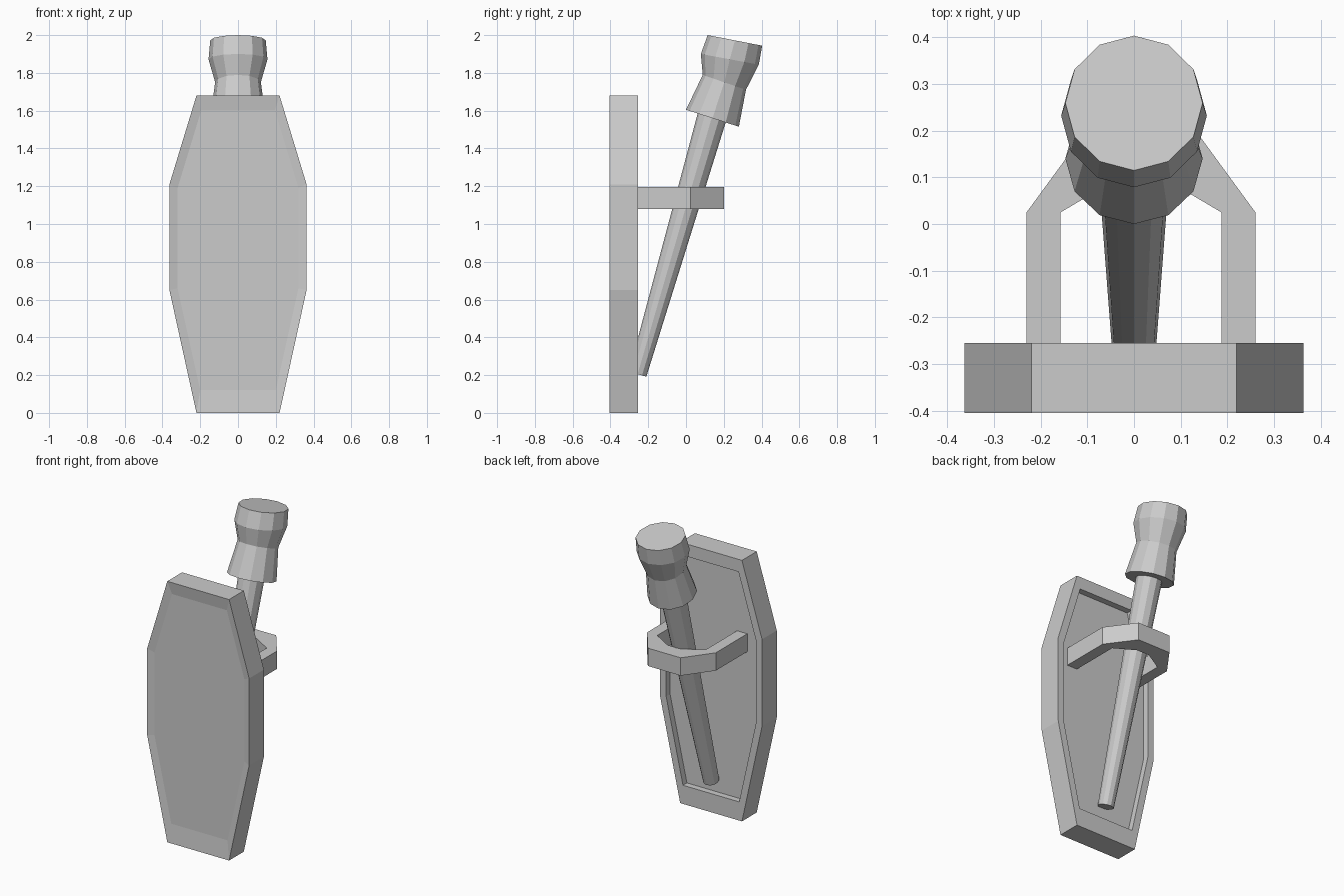
import bpy, bmesh
from math import sin, cos, pi, radians
from mathutils import Vector

if "Cube" in bpy.data.objects:
    bpy.data.objects.remove(bpy.data.objects["Cube"])


def finish(bm, name):
    bmesh.ops.recalc_face_normals(bm, faces=bm.faces)
    mesh = bpy.data.meshes.new(name)
    bm.to_mesh(mesh)
    bm.free()
    obj = bpy.data.objects.new(name, mesh)
    bpy.context.collection.objects.link(obj)
    return obj


def loft(name, loops):
    """Skin a series of equal-length point loops and cap both ends."""
    bm = bmesh.new()
    rings = [[bm.verts.new(p) for p in loop] for loop in loops]
    for a, b in zip(rings, rings[1:]):
        n = len(a)
        for i in range(n):
            j = (i + 1) % n
            bm.faces.new((a[i], a[j], b[j], b[i]))
    bm.faces.new(rings[0])
    bm.faces.new(rings[-1])
    return finish(bm, name)


def tilted_ring(y, z, r, tilt, sides=12):
    """Ring of points whose axis leans towards +y by tilt degrees."""
    t = radians(tilt)
    u, v = Vector((1, 0, 0)), Vector((0, cos(t), -sin(t)))
    angles = [pi / 2 + 2 * pi * i / sides for i in range(sides)]
    return [Vector((0, y, z)) + r * (cos(a) * u + sin(a) * v) for a in angles]


# Wall plate: shallow dish on the front, stepped recess on the back
outer = [(0.22, 0), (0.363, 0.65), (0.363, 1.21), (0.22, 1.68)]
inner = [(0.20, 0.12), (0.32, 0.66), (0.32, 1.19), (0.195, 1.6)]


def outline(half, y):
    pts = half + [(-x, z) for x, z in reversed(half)]
    return [(x, y, z) for x, z in pts]


loft("wall_plate", [
    outline(inner, -0.393),
    outline(outer, -0.405),
    outline(outer, -0.255),
    outline(inner, -0.255),
    outline(inner, -0.295),
])

# Holding bracket: faceted strap around the handle, slightly off centre
CX = 0.015
strap_out = [(0.245, -0.297), (0.245, 0.025), (0.117, 0.2)]
strap_in = [(0.172, -0.297), (0.172, 0.025), (0.045, 0.1)]


def full(half):
    return [(CX + x, y) for x, y in half] + [(CX - x, y) for x, y in reversed(half)]


loft("holding_bracket", [
    [(xo, yo, 1.08), (xo, yo, 1.195), (xi, yi, 1.195), (xi, yi, 1.08)]
    for (xo, yo), (xi, yi) in zip(full(strap_out), full(strap_in))
])

# Tapered handle
loft("handle", [
    tilted_ring(-0.256, 0.205, 0.048, 16),
    tilted_ring(0.15, 1.61, 0.079, 16),
])

# Torch head: flared collar, narrow neck, wide cap
loft("torch_head", [
    tilted_ring(0.14, 1.56, 0.147, 17.8),
    tilted_ring(0.203, 1.75, 0.121, 19),
    tilted_ring(0.232, 1.872, 0.156, 10.5),
    tilted_ring(0.259, 1.972, 0.147, 11),
])
